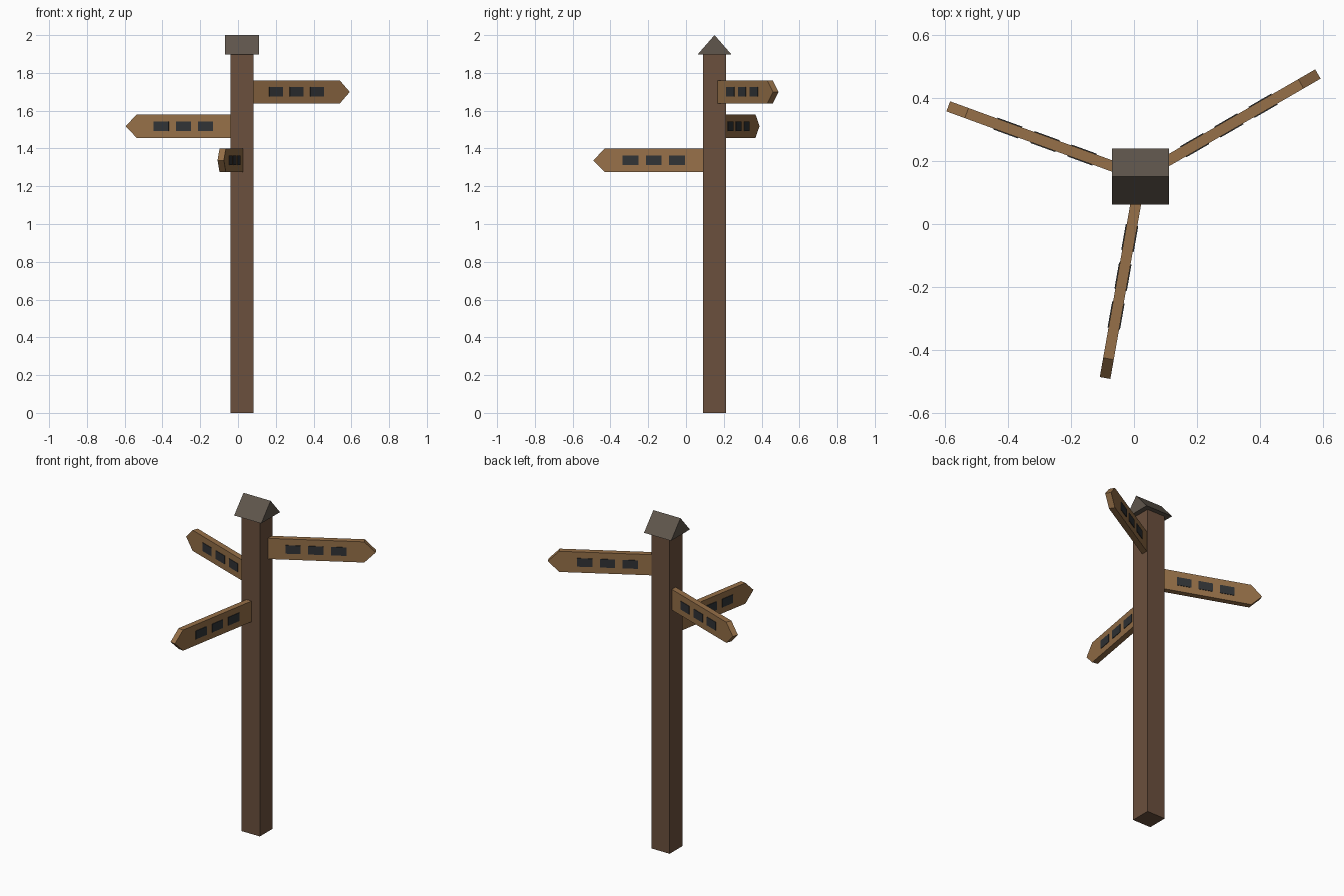
import bpy, bmesh, math
from mathutils import Matrix

if "Cube" in bpy.data.objects:
    bpy.data.objects.remove(bpy.data.objects["Cube"])

CX, CY = 0.021, 0.151          # post axis


def material(name, rgb):
    m = bpy.data.materials.new(name)
    m.diffuse_color = (*rgb, 1)
    m.use_nodes = True
    m.node_tree.nodes["Principled BSDF"].inputs["Base Color"].default_value = m.diffuse_color
    return m


post_wood = material("dark brown wood", (0.147, 0.080, 0.047))
sign_wood = material("light brown wood", (0.305, 0.162, 0.065))
cap_grey = material("grey cap", (0.115, 0.093, 0.072))
ink = material("charcoal marks", (0.030, 0.033, 0.036))


def add_object(name, bm, mat, matrix):
    bmesh.ops.recalc_face_normals(bm, faces=bm.faces)
    me = bpy.data.meshes.new(name)
    bm.to_mesh(me)
    bm.free()
    me.materials.append(mat)
    ob = bpy.data.objects.new(name, me)
    ob.matrix_world = matrix
    bpy.context.collection.objects.link(ob)
    return ob


def add_box(bm, size, centre):
    m = Matrix.Translation(centre) @ Matrix.Diagonal((*size, 1))
    bmesh.ops.create_cube(bm, size=1, matrix=m)


def add_prism(bm, profile, axis, half):
    """Extrude a 2D profile along 'x' or 'y' from -half to +half."""
    place = (lambda a, b, d: (d, a, b)) if axis == 'x' else (lambda a, b, d: (a, d, b))
    lo = [bm.verts.new(place(a, b, -half)) for a, b in profile]
    hi = [bm.verts.new(place(a, b, half)) for a, b in profile]
    bm.faces.new(lo)
    bm.faces.new(hi)
    n = len(profile)
    for i in range(n):
        j = (i + 1) % n
        bm.faces.new((lo[i], lo[j], hi[j], hi[i]))


axis_at = Matrix.Translation((CX, CY, 0))

# Square post
bm = bmesh.new()
add_box(bm, (0.122, 0.122, 1.9), (0, 0, 0.95))
add_object("post", bm, post_wood, axis_at)

# Gabled cap with its ridge along x
bm = bmesh.new()
add_prism(bm, [(-0.089, 1.898), (0.089, 1.898), (0, 2.0)], 'x', 0.09)
add_object("post_cap", bm, cap_grey, axis_at)

# Pointed sign boards with three marks on each side
THICK, HALF_H, START, SHOULDER, TIP = 0.034, 0.062, 0.04, 0.587, 0.649
boards = [("upper", 30, 1.699), ("middle", 160, 1.518), ("lower", 260, 1.337)]
for name, angle, z in boards:
    place = Matrix.Translation((CX, CY, z)) @ Matrix.Rotation(math.radians(angle), 4, 'Z')
    bm = bmesh.new()
    add_prism(bm, [(START, -HALF_H), (SHOULDER, -HALF_H), (TIP, 0),
                   (SHOULDER, HALF_H), (START, HALF_H)], 'y', THICK / 2)
    add_object(name + "_sign_board", bm, sign_wood, place)

    bm = bmesh.new()
    for x in (0.198, 0.323, 0.448):
        for side in (-1, 1):
            add_box(bm, (0.084, 0.004, 0.05), (x, side * (THICK / 2 + 0.001), 0))
    add_object(name + "_sign_marks", bm, ink, place)
